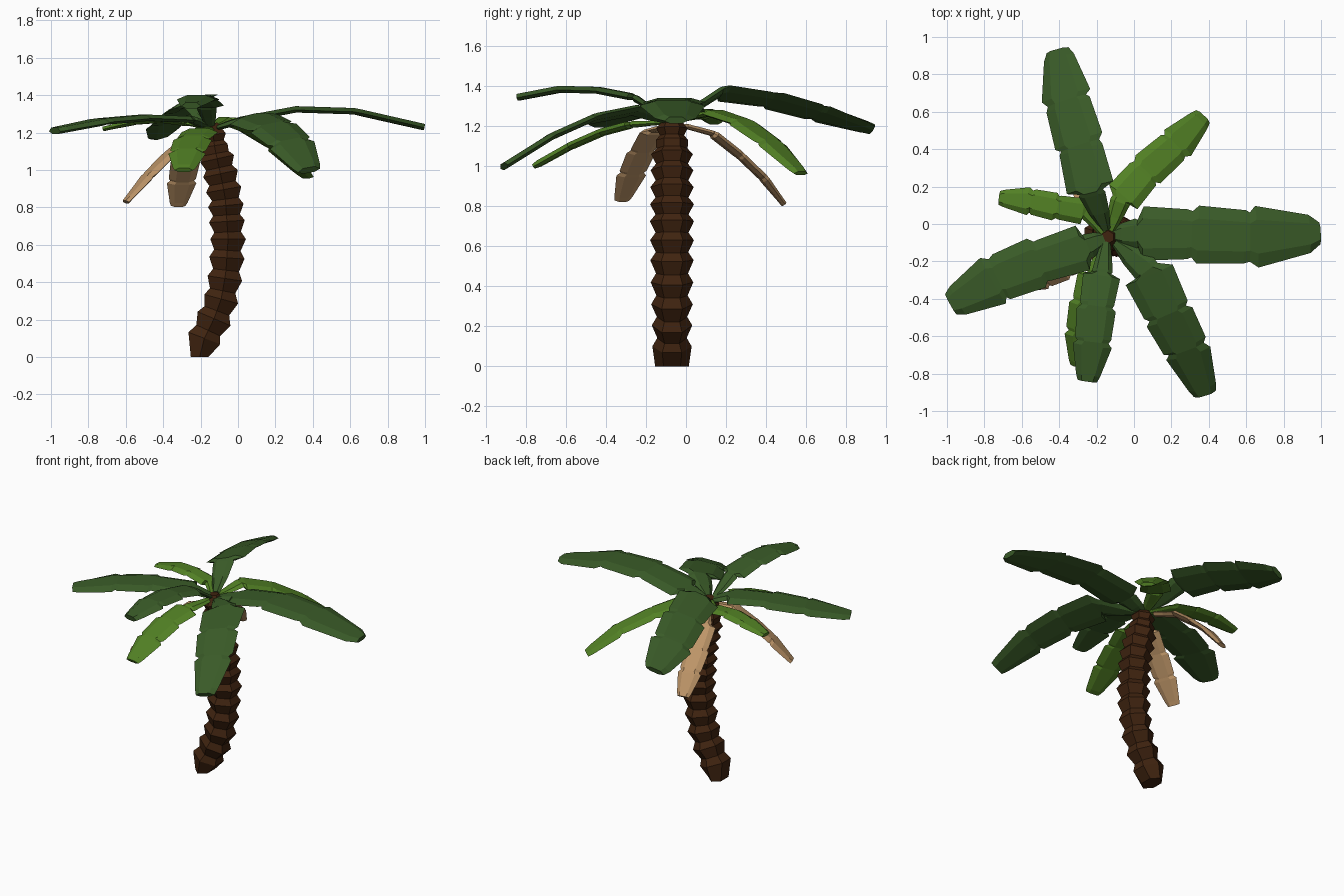
import bpy, bmesh, math
from mathutils import Vector, Matrix


def material(name, rgb):
    m = bpy.data.materials.new(name)
    m.diffuse_color = (*rgb, 1)
    return m


BARK = material("dark bark", (0.050, 0.017, 0.005))
DARK = material("dark leaf green", (0.042, 0.105, 0.021))
LIGHT = material("light leaf green", (0.084, 0.218, 0.018))
DRY = material("dry leaf tan", (0.51, 0.30, 0.138))


def skin(name, rings, mat):
    """Join rings of points into one closed flat-shaded tube."""
    bm = bmesh.new()
    loops = [[bm.verts.new(p) for p in r] for r in rings]
    n = len(loops[0])
    for a, b in zip(loops, loops[1:]):
        for i in range(n):
            j = (i + 1) % n
            bm.faces.new((a[i], a[j], b[j], b[i]))
    bm.faces.new(loops[0][::-1])
    bm.faces.new(loops[-1])
    bmesh.ops.recalc_face_normals(bm, faces=bm.faces)
    me = bpy.data.meshes.new(name)
    bm.to_mesh(me)
    bm.free()
    me.materials.append(mat)
    ob = bpy.data.objects.new(name, me)
    bpy.context.collection.objects.link(ob)
    return ob


# --- Trunk: six-sided flared segments along a bending centre line ---
LINE = [(0, -0.205), (0.1, -0.18), (0.2, -0.13), (0.31, -0.09), (0.45, -0.065),
        (0.63, -0.053), (0.84, -0.067), (0.94, -0.085), (1.03, -0.105),
        (1.12, -0.125), (1.3, -0.145)]
TRUNK_Y = -0.07


def lean(z):
    for (z0, x0), (z1, x1) in zip(LINE, LINE[1:]):
        if z <= z1:
            return x0 + (x1 - x0) * (z - z0) / (z1 - z0)
    return LINE[-1][1]


def trunk_ring(z, r):
    slope = (lean(z + 0.06) - lean(max(z - 0.06, 0))) / 0.12
    if z == 0:
        slope = 0
    pts = []
    for k in range(6):
        a = math.radians(90 + 60 * k)
        dx = r * math.cos(a) * (0.65 if z == 0 else 1)
        pts.append((lean(z) + dx, TRUNK_Y + r * math.sin(a), z - dx * slope))
    return pts


wide = [0.10, 0.205, 0.31, 0.42, 0.53, 0.63, 0.725, 0.81, 0.895, 0.98, 1.06, 1.13, 1.19]
rings = [trunk_ring(0, 0.084)]
for i, z in enumerate(wide):
    r = 0.098 + 0.012 * math.sin(math.pi * i / 12) - (0.02 if z > 1.1 else 0)
    rings.append(trunk_ring(z, r))
    step = (wide[i + 1] - z) if i + 1 < len(wide) else 0.06
    rings.append(trunk_ring(z + 0.4 * step, r * 0.75))
rings.append(trunk_ring(1.25, 0.035))
skin("trunk", rings, BARK)


# --- Fronds: thin six-sided blades pinched at each joint ---
SECTION = [(-1, -0.004), (-0.55, 0.016), (0.55, 0.016), (1, -0.004), (0.5, -0.018), (-0.5, -0.018)]


def frond(name, pts, widths, mat, roll=0.0, tip=0.35):
    """pts: crown, blade start, joints, tip. widths: full width of each blade segment."""
    P = [Vector(p) for p in pts]
    D = [(b - a).normalized() for a, b in zip(P, P[1:])]
    W = [w / 2 for w in widths]
    stations = [(P[0], D[0], 0.025), (P[0].lerp(P[1], 0.45), D[0], W[0] * 0.42),
                (P[0].lerp(P[1], 0.93), D[0], W[0] * 0.55)]
    for i, w in enumerate(W):
        a, b, d = P[i + 1], P[i + 2], D[i + 1]
        stations.append((a, (D[i] + d).normalized(), w * (0.5 if i == 0 else 0.80)))
        stations.append((a.lerp(b, 0.10), d, w))
        if i < len(W) - 1:
            stations.append((a.lerp(b, 0.91), d, w * 0.92))
        else:
            stations.append((a.lerp(b, 0.85), d, w * 0.62))
            stations.append((b, d, w * tip))
    rings = []
    for c, d, w in stations:
        side = d.cross(Vector((0, 0, 1))).normalized()
        up = side.cross(d)
        rot = Matrix.Rotation(roll, 3, d)
        thick = 1.0 if w > 0.05 else 0.7
        rings.append([c + rot @ (side * s * w + up * h * thick) for s, h in SECTION])
    skin(name, rings, mat)


# large dark leaves
frond("right_frond", [(-0.13, -0.06, 1.22), (0.02, -0.05, 1.27), (0.31, -0.055, 1.325),
                      (0.62, -0.07, 1.315), (0.995, -0.05, 1.23)], [0.29, 0.31, 0.33], DARK)
frond("back_frond", [(-0.15, -0.03, 1.24), (-0.23, 0.17, 1.37), (-0.29, 0.42, 1.335),
                     (-0.36, 0.66, 1.27), (-0.41, 0.93, 1.185)], [0.27, 0.28, 0.28], DARK, -0.3, 0.45)
frond("front_right_frond", [(-0.10, -0.10, 1.23), (0.07, -0.25, 1.28), (0.18, -0.48, 1.235),
                            (0.28, -0.67, 1.15), (0.38, -0.91, 1.0)], [0.28, 0.27, 0.25], DARK, 0.2, 0.5)
frond("left_frond", [(-0.15, -0.07, 1.23), (-0.25, -0.12, 1.27), (-0.50, -0.20, 1.28),
                     (-0.73, -0.29, 1.26), (-0.98, -0.43, 1.21)], [0.25, 0.28, 0.28], DARK, 0.0, 0.45)
frond("front_frond", [(-0.15, -0.10, 1.24), (-0.17, -0.26, 1.345), (-0.20, -0.44, 1.38),
                      (-0.22, -0.63, 1.385), (-0.25, -0.84, 1.345)], [0.20, 0.21, 0.21], DARK, 0.0, 0.5)

# young light leaves
frond("back_right_light_frond", [(-0.13, -0.04, 1.23), (-0.07, 0.13, 1.27), (0.06, 0.28, 1.22),
                                 (0.22, 0.42, 1.12), (0.37, 0.575, 0.965)], [0.20, 0.20, 0.20], LIGHT, 0.0, 0.5)
frond("front_light_frond", [(-0.15, -0.10, 1.22), (-0.20, -0.27, 1.21), (-0.24, -0.42, 1.17),
                            (-0.27, -0.58, 1.10), (-0.29, -0.76, 1.0)], [0.20, 0.21, 0.20], LIGHT, 0.0, 0.5)
frond("left_light_frond", [(-0.16, -0.05, 1.23), (-0.26, 0.065, 1.25), (-0.41, 0.09, 1.27),
                           (-0.55, 0.12, 1.26), (-0.72, 0.14, 1.22)], [0.14, 0.15, 0.15], LIGHT, 0.0, 0.5)

# hanging dry leaves
frond("left_dry_frond", [(-0.15, -0.09, 1.2), (-0.25, -0.16, 1.18), (-0.37, -0.22, 1.08),
                         (-0.48, -0.27, 0.97), (-0.60, -0.32, 0.83)], [0.15, 0.16, 0.16], DRY, 0.0, 0.5)
frond("back_dry_frond", [(-0.17, 0.0, 1.2), (-0.24, 0.13, 1.165), (-0.28, 0.27, 1.055),
                         (-0.30, 0.385, 0.945), (-0.32, 0.49, 0.81)], [0.15, 0.16, 0.16], DRY, 0.0, 0.5)
